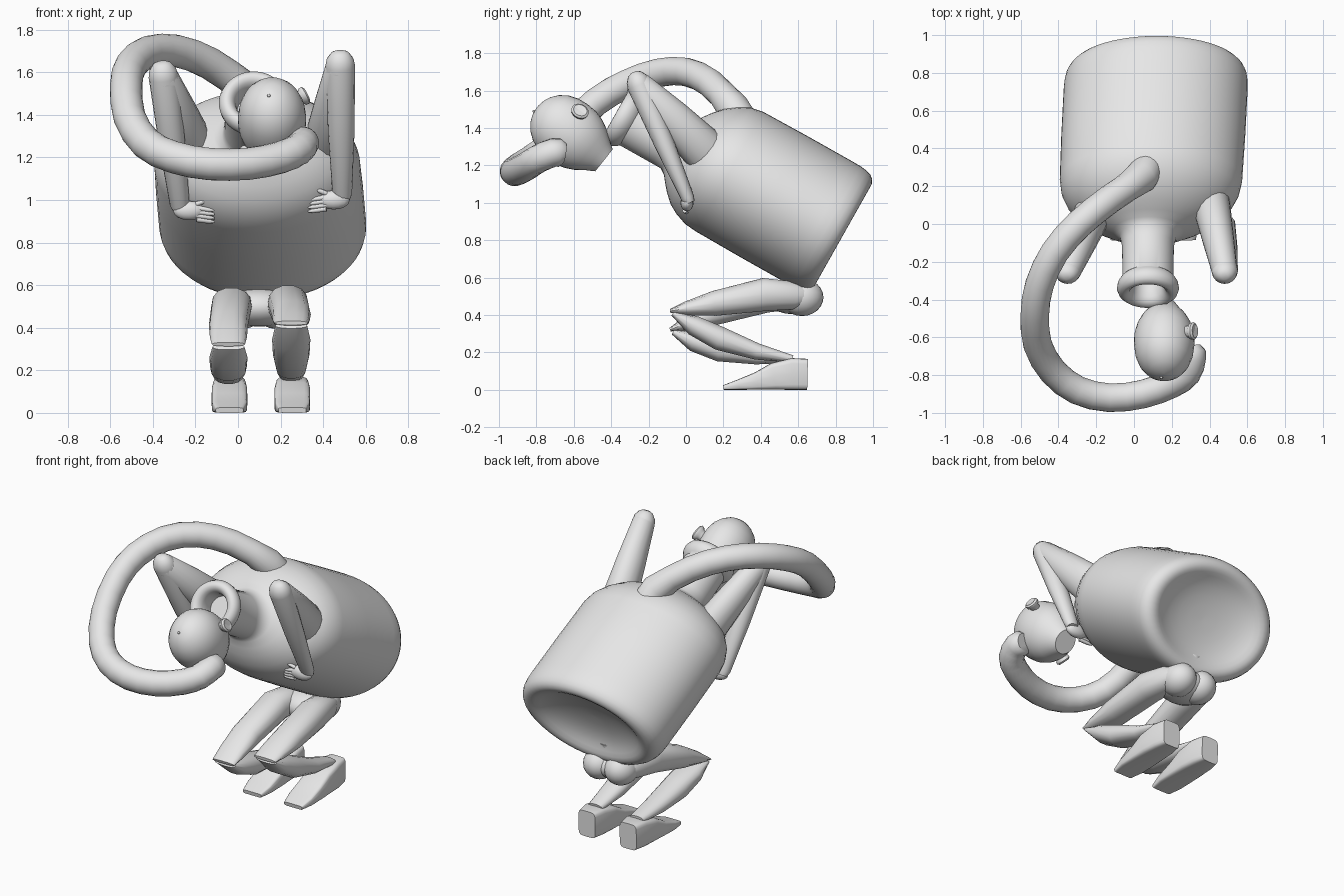
import bpy, bmesh, math
from mathutils import Vector as V

grey = bpy.data.materials.new("light grey")
grey.diffuse_color = (0.8, 0.8, 0.8, 1)
X = V((1, 0, 0))


def finish(name, bm):
    bmesh.ops.recalc_face_normals(bm, faces=bm.faces[:])
    me = bpy.data.meshes.new(name)
    bm.to_mesh(me)
    bm.free()
    me.materials.append(grey)
    ob = bpy.data.objects.new(name, me)
    bpy.context.collection.objects.link(ob)
    return ob


def loft(name, rings, n=24, e=1.0):
    """Skin a list of (centre, u, v) ellipse rings; e < 1 makes them boxier."""
    bm = bmesh.new()
    loops = []
    for c, u, v in rings:
        loop = []
        for i in range(n):
            a = math.tau * i / n
            ca, sa = math.cos(a), math.sin(a)
            loop.append(bm.verts.new(c + u * math.copysign(abs(ca) ** e, ca)
                                     + v * math.copysign(abs(sa) ** e, sa)))
        loops.append(loop)
    for p, q in zip(loops, loops[1:]):
        for i in range(n):
            j = (i + 1) % n
            bm.faces.new((p[i], p[j], q[j], q[i]))
    bm.faces.new(loops[0])
    bm.faces.new(loops[-1])
    return finish(name, bm)


def limb(name, pts, n=16, e=1.0, ref=X):
    """Tube through (point, half width, half thickness) entries."""
    rings = []
    for i, (p, ru, rv) in enumerate(pts):
        t = V(pts[min(i + 1, len(pts) - 1)][0]) - V(pts[max(i - 1, 0)][0])
        t.normalize()
        u = (ref - t * ref.dot(t)).normalized()
        rings.append((V(p), u * ru, t.cross(u) * rv))
    return loft(name, rings, n, e)


def ball(name, c, r, seg=24):
    bm = bmesh.new()
    bmesh.ops.create_uvsphere(bm, u_segments=seg, v_segments=seg // 2, radius=1)
    for v in bm.verts:
        v.co = V((v.co.x * r[0], v.co.y * r[1], v.co.z * r[2])) + V(c)
    return finish(name, bm)


# Barrel body with a shallow rear dish, dome and hollow flared neck, tilted forward
N, D = V((0, .49, .87)).normalized(), V((0, -.87, .49)).normalized()
profile = [(-.245, .01, .01), (-.248, .1, .075), (-.256, .18, .135), (-.27, .25, .188), (-.287, .302, .227),
           (-.303, .338, .254), (-.318, .368, .278), (-.326, .395, .299), (-.325, .422, .321),
           (-.314, .446, .34), (-.296, .464, .354), (-.268, .478, .364), (-.23, .485, .369), (-.18, .487, .37),
           (.1, .487, .37), (.37, .483, .367), (.44, .471, .357), (.505, .44, .328), (.56, .392, .292),
           (.61, .325, .24), (.645, .255, .195), (.67, .188, .16), (.695, .15, .14), (.75, .137, .135),
           (.95, .135, .135), (.962, .147, .147), (.985, .16, .16), (1.012, .164, .164), (1.037, .155, .155),
           (1.052, .138, .138), (1.053, .118, .118), (1.038, .098, .098), (1.012, .086, .086),
           (.97, .08, .08), (.93, .078, .078)]
body = []
for s, ax, an in profile:
    k = min(max((s - .4) / .35, 0), 1)
    cx = max(.12 - .045 * (s + .3), .074)
    body.append((V((cx, 0, 0)) + D * s + N * (1.131 - .03 * k), X * ax, N * an))
loft("body", body, 56)

# Detached head, lathed towards its cut neck
h, hn = V((0, .78, -.62)).normalized(), V((0, .62, .78)).normalized()
head = [(-.212, .01), (-.205, .05), (-.19, .085), (-.16, .123), (-.12, .153), (-.07, .172), (-.01, .18),
        (.05, .178), (.1, .165), (.15, .14), (.2, .103), (.245, .075)]
loft("head", [(V((.16, -.63, 1.38)) + h * t, X * r * .89, hn * r) for t, r in head], 32)
ball("face_dot", (.145, -.813, 1.49), (.008, .008, .008), 8)
# Ears: the head is rolled, so one sits high on the right and one low on the left
for base, axis in (((.285, -.57, 1.475), (.85, .1, .45)), ((.065, -.6, 1.24), (-.7, 0, -.7))):
    a = V(axis).normalized()
    limb("ear", [(V(base) + a * x, r, r * .85) for x, r in
                 ((-.03, .03), (.01, .035), (.02, .047), (.035, .049), (.044, .038), (.036, .022))],
         16, ref=V((0, .8, -.6)))

# Long curling tail, smoothed between a few path points
path = [V(p) for p in ((.08, .33, 1.38), (.04, .25, 1.51), (-.13, .13, 1.64), (-.29, .0, 1.70),
        (-.42, -.15, 1.695), (-.5, -.32, 1.635), (-.525, -.48, 1.54), (-.51, -.64, 1.39),
        (-.43, -.78, 1.265), (-.3, -.88, 1.2), (-.13, -.92, 1.168), (.05, -.9, 1.17),
        (.2, -.845, 1.2), (.28, -.79, 1.235), (.305, -.71, 1.268), (.3, -.65, 1.265))]
pts = []
for i in range(len(path) - 1):
    a, b, c, d = (path[min(max(k, 0), len(path) - 1)] for k in range(i - 1, i + 3))
    for t in (0, .5):
        p = .5 * (2 * b + (c - a) * t + (2 * a - 5 * b + 4 * c - d) * t ** 2
                  + (3 * b - a - 3 * c + d) * t ** 3)
        r = .088 if len(pts) < 3 else .076
        pts.append((p, r, r))
pts.append((path[-1], .055, .055))
limb("tail", pts, 20, ref=V((.3, .2, 1)))

# Arms: shoulder, elbow, wrist, and which way the fingers point
for side, sh, el, wr, f in (("right", V((.41, .1, 1.28)), V((.48, -.25, 1.63)), V((.49, .02, 1.0)), -1),
                            ("left", V((-.21, .08, 1.25)), V((-.35, -.25, 1.58)), V((-.27, .02, .95)), 1)):
    up = (el - sh).normalized()
    limb(side + "_upper_arm", [(sh - up * .05, .08, .1), (sh, .1, .12), (sh.lerp(el, .5), .085, .1),
                               (el, .068, .07), (el + up * .03, .05, .05), (el + up * .045, .02, .02)])
    lo = (wr - el).normalized()
    limb(side + "_forearm", [(el - lo * .075, .02, .015), (el - lo * .065, .042, .036), (el - lo * .035, .063, .058),
                             (el, .07, .066), (el.lerp(wr, .5), .062, .054), (wr - lo * .03, .046, .036),
                             (wr, .035, .028)])
    # hand with four fingers and a thumb
    palm = wr + V((f * .04, -.015, .0))
    ball(side + "_palm", palm, (.075, .035, .045), 16)
    for k in range(5):
        a = palm + V((f * .035, -.012, .03 - .018 * k))
        b = a + V((f * (.085 if k else .05), -.012 + .006 * k, -.012 if k else .02))
        limb(side + "_finger", [(a, .012, .012), (a.lerp(b, .7), .011, .011), (b, .005, .005)], 8,
             ref=V((0, 0, 1)))

# Legs: crouching, the left knee sits lower than the right
for side, x, drop in (("right", .25, 0), ("left", -.045, .1)):
    hip = .1 + (x - .1) * .7
    thigh = [(.66, .5, .05, .04, 0), (.58, .505, .08, .075, 0), (.42, .51, .095, .09, .1),
             (.15, .462, .092, .068, .5), (0, .435, .087, .038, .8), (-.085, .422, .078, .01, 1)]
    limb(side + "_thigh", [((x + (hip - x) * max(0, (y - .3) / .36), y, z - drop * w), a, b)
                           for y, z, a, b, w in thigh], 14, .85)
    shin = [(-.07, .41, .075, .015, 1), (.04, .345, .09, .055, .85), (.18, .275, .086, .065, .6),
            (.38, .205, .07, .045, .25), (.57, .165, .05, .02, 0)]
    limb(side + "_shin", [((x, y, z - drop * w), a, b) for y, z, a, b, w in shin], 14, .85)
    foot = [(.2, .025, .065), (.28, .055, .082), (.38, .095, .084), (.47, .145, .084), (.57, .17, .078),
            (.65, .166, .06)]
    limb(side + "_foot", [((x + .005, y, t / 2), a, t / 2) for y, t, a in foot], 20, .35)

# Pelvis, two rear lobes and the short flared stem up into the rear dish
ball("pelvis", (.1, .57, .495), (.17, .14, .09))
for s in (-1, 1):
    ball("rear_lobe", (.1 + s * .075, .62, .495), (.1, .115, .1))
limb("stem", [((.1, .62, .5), .035, .03), ((.1, .655, .6), .04, .03), ((.1, .665, .66), .055, .035)], 12)

bpy.ops.object.select_all(action='SELECT')
bpy.context.view_layer.objects.active = bpy.data.objects["body"]
bpy.ops.object.shade_smooth_by_angle(angle=math.radians(45))
